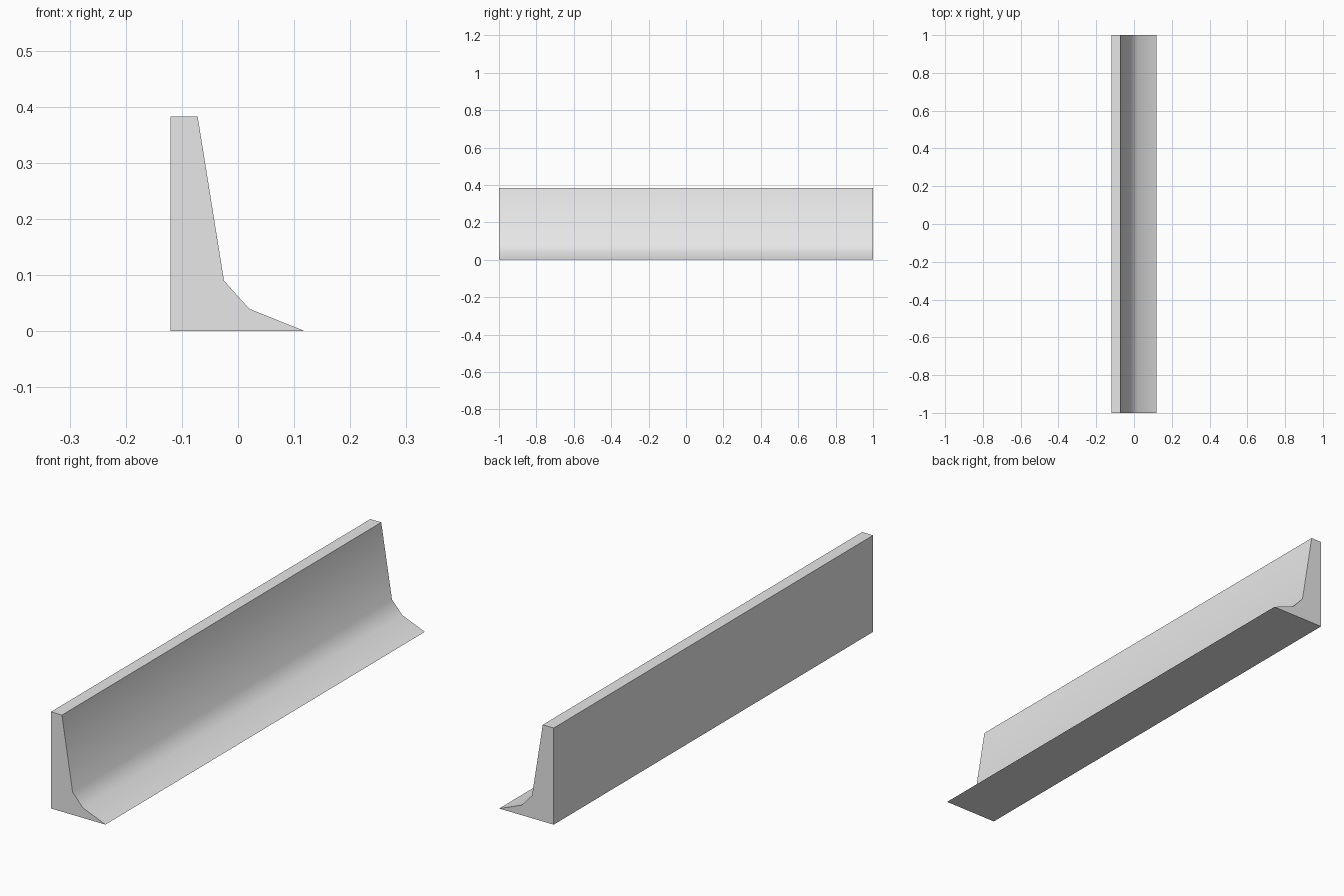
import bpy
import bmesh
import math

cube = bpy.data.objects.get("Cube")
if cube:
    bpy.data.objects.remove(cube, do_unlink=True)

# Plain grey concrete
concrete = bpy.data.materials.new("light_grey")
concrete.use_nodes = True
grey = (0.8, 0.8, 0.8, 1.0)
concrete.diffuse_color = grey
for node in concrete.node_tree.nodes:
    if node.type == "BSDF_PRINCIPLED":
        node.inputs["Base Color"].default_value = grey

# Barrier cross-section (x, z): upright back, sloped face, flared foot
profile = [(-0.12, 0), (0.119, 0), (0.02, 0.04), (-0.025, 0.09),
           (-0.072, 0.383), (-0.12, 0.383)]
length = 2.0

# Extrude the cross-section along y
bm = bmesh.new()
front = bm.faces.new([bm.verts.new((x, -length / 2, z)) for x, z in profile])
result = bmesh.ops.extrude_face_region(bm, geom=[front], use_keep_orig=True)
moved = [g for g in result["geom"] if isinstance(g, bmesh.types.BMVert)]
bmesh.ops.translate(bm, verts=moved, vec=(0, length, 0))
bmesh.ops.recalc_face_normals(bm, faces=bm.faces)

mesh = bpy.data.meshes.new("barrier_wall")
bm.to_mesh(mesh)
bm.free()
mesh.materials.append(concrete)
barrier = bpy.data.objects.new("barrier_wall", mesh)
bpy.context.collection.objects.link(barrier)

# Smooth the curved face, keep the outer corners sharp
bpy.ops.object.select_all(action="DESELECT")
barrier.select_set(True)
bpy.context.view_layer.objects.active = barrier
bpy.ops.object.shade_smooth_by_angle(angle=math.radians(40))
